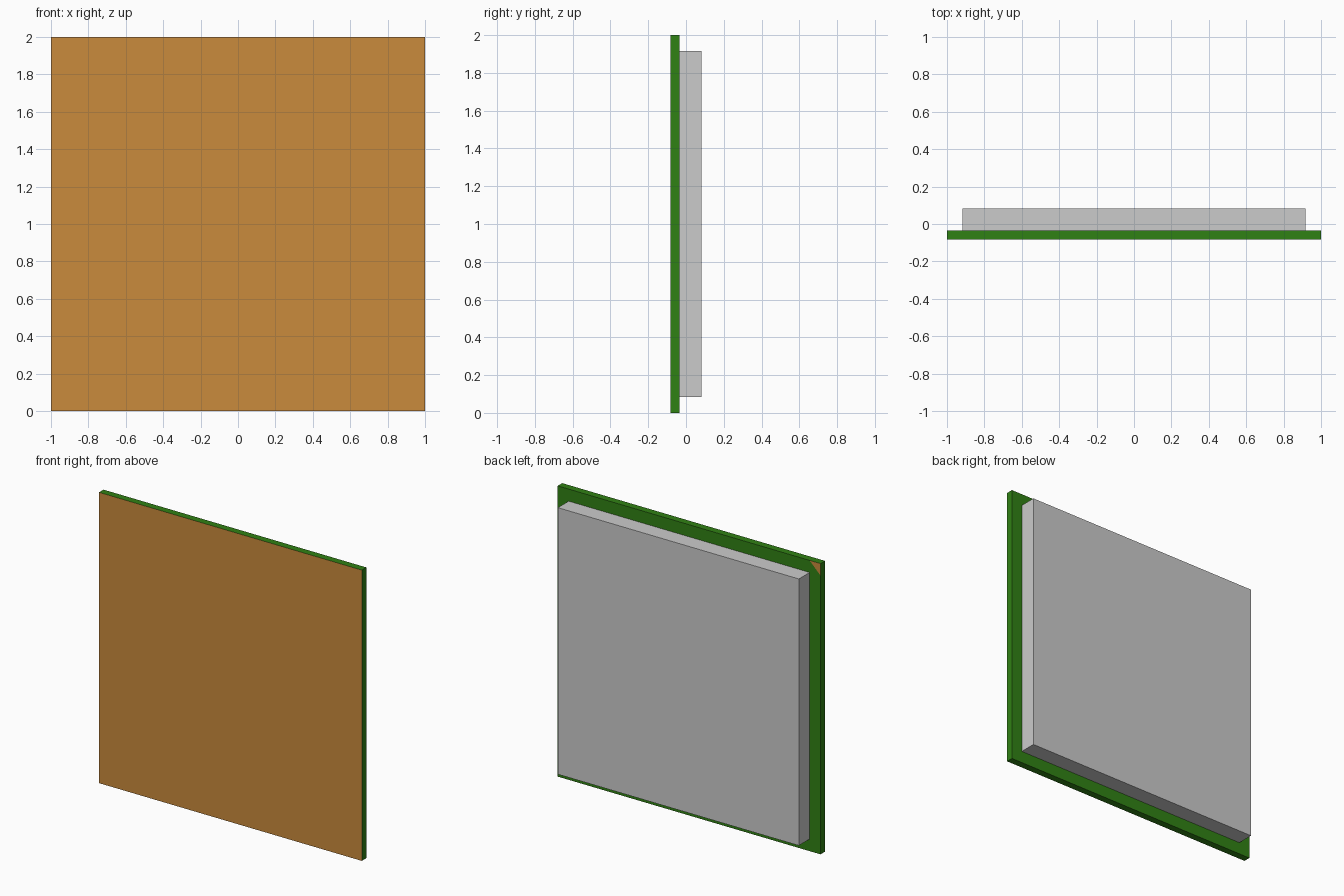
import bpy, bmesh
from mathutils import Vector

if "Cube" in bpy.data.objects:
    bpy.data.objects.remove(bpy.data.objects["Cube"])

FRONT, SEAM, BACK = -0.083, -0.034, 0.083
MARGIN = 0.083


def material(name, rgb):
    m = bpy.data.materials.new(name)
    m.diffuse_color = (*rgb, 1)
    m.use_nodes = True
    m.node_tree.nodes["Principled BSDF"].inputs["Base Color"].default_value = m.diffuse_color
    return m


def box_bmesh(lo, hi):
    lo, hi = Vector(lo), Vector(hi)
    bm = bmesh.new()
    bmesh.ops.create_cube(bm, size=1)
    for v in bm.verts:
        v.co = (lo + hi) / 2 + v.co * (hi - lo)
    return bm


def finish(name, bm, mats=()):
    mesh = bpy.data.meshes.new(name)
    bm.normal_update()
    bm.to_mesh(mesh)
    bm.free()
    for m in mats:
        mesh.materials.append(m)
    ob = bpy.data.objects.new(name, mesh)
    bpy.context.collection.objects.link(ob)
    return ob


green = material("green", (0.03, 0.22, 0.007))
orange = material("orange", (0.59, 0.258, 0.045))

# Front board: green slab with an orange front face
bm = box_bmesh((-1, FRONT, 0), (1, SEAM, 2))
bm.normal_update()
for f in bm.faces:
    f.material_index = 1 if f.normal.y < -0.5 else 0

# Orange corner mark on the back, split off the upper corner at -x
back = next(f for f in bm.faces if f.normal.y > 0.5)
corner = min(back.verts, key=lambda v: v.co.x - v.co.z)
cuts = []
for e in [e for e in corner.link_edges if e in back.edges[:]]:
    _, v = bmesh.utils.edge_split(e, corner, MARGIN / e.calc_length())
    cuts.append(v)
bmesh.ops.connect_verts(bm, verts=cuts)
for f in bm.faces:
    if len(f.verts) == 3 and corner in f.verts:
        f.material_index = 1
finish("front_board", bm, (green, orange))

# Grey housing behind the board
finish("rear_housing", box_bmesh((-1 + MARGIN, SEAM, MARGIN),
                                 (1 - MARGIN, BACK, 2 - MARGIN)))
